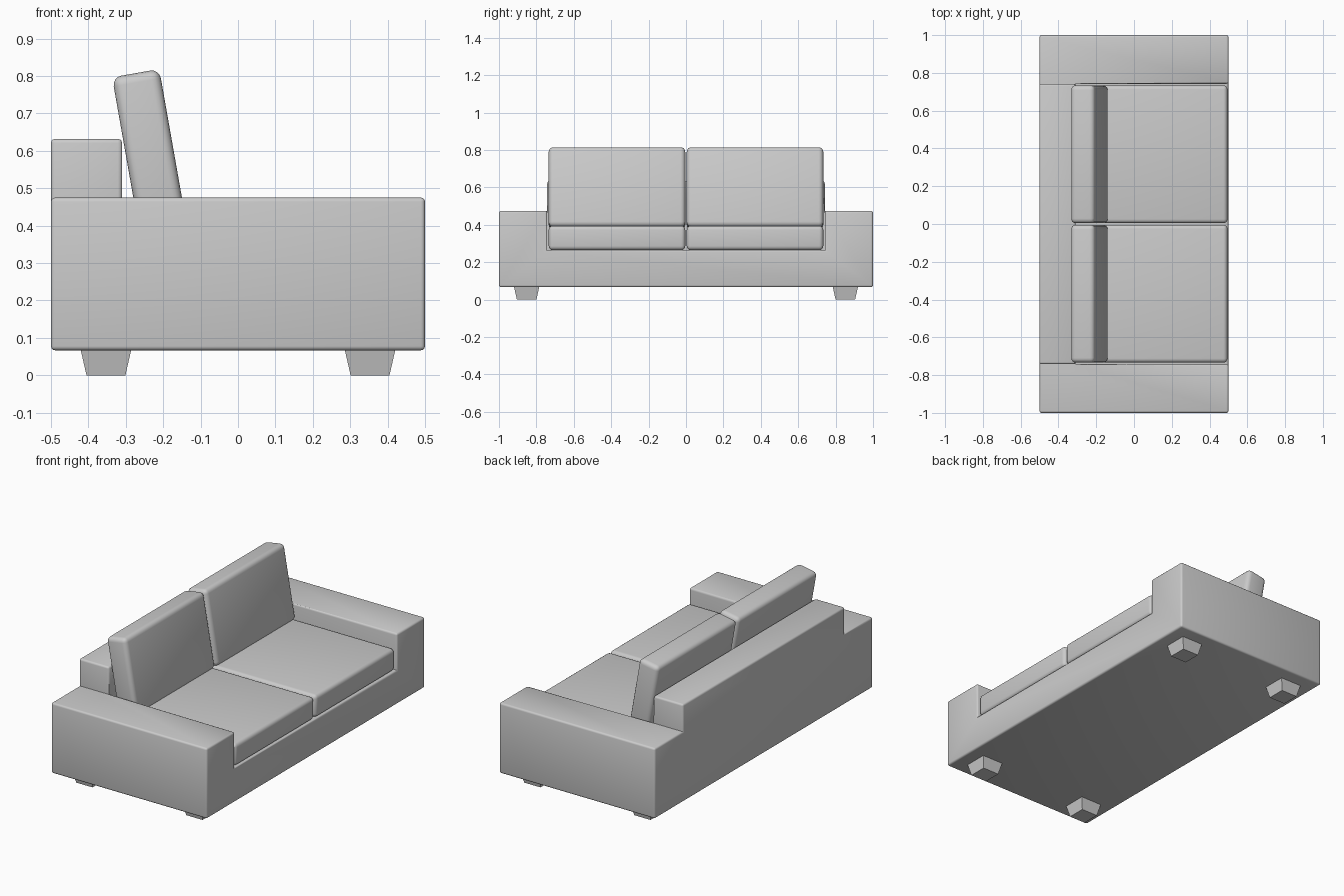
import bpy, bmesh
from math import radians
from mathutils import Vector

if "Cube" in bpy.data.objects:
    bpy.data.objects.remove(bpy.data.objects["Cube"])


def finish(bm, name, smooth=True):
    bmesh.ops.recalc_face_normals(bm, faces=bm.faces)
    me = bpy.data.meshes.new(name)
    bm.to_mesh(me)
    bm.free()
    ob = bpy.data.objects.new(name, me)
    bpy.context.collection.objects.link(ob)
    if smooth:
        bpy.ops.object.select_all(action='DESELECT')
        ob.select_set(True)
        bpy.context.view_layer.objects.active = ob
        bpy.ops.object.shade_smooth_by_angle(angle=radians(35))
    return ob


def cushion(name, center, size, radius, tilt=0):
    bm = bmesh.new()
    bmesh.ops.create_cube(bm, size=1)
    bmesh.ops.scale(bm, vec=size, verts=bm.verts)
    bmesh.ops.bevel(bm, geom=bm.edges[:], offset=radius, segments=4,
                    profile=0.5, affect='EDGES', clamp_overlap=True)
    ob = finish(bm, name)
    ob.location = center
    ob.rotation_euler.y = tilt


def frame():
    # One solid: low seat deck, two arms and a taller back, built from blocks
    xs, ys = [-0.5, -0.31, 0.5], [-1, -0.742, 0.742, 1]
    zs = [0.067, 0.265, 0.475, 0.632]
    grid = (xs, ys, zs)

    def filled(c):
        i, j, k = c
        if not (0 <= i < 2 and 0 <= j < 3 and 0 <= k < 3):
            return False
        layers = 2 if j != 1 else (3 if i == 0 else 1)
        return k < layers

    bm = bmesh.new()
    for c in [(i, j, k) for i in range(2) for j in range(3) for k in range(3)]:
        if not filled(c):
            continue
        for ax in range(3):
            for side in (0, 1):
                n = list(c)
                n[ax] += 2 * side - 1
                if filled(n):
                    continue
                u, v = (ax + 1) % 3, (ax + 2) % 3
                loop = []
                for a, b in ((0, 0), (1, 0), (1, 1), (0, 1)):
                    p = Vector()
                    p[ax] = grid[ax][c[ax] + side]
                    p[u] = grid[u][c[u] + a]
                    p[v] = grid[v][c[v] + b]
                    loop.append(bm.verts.new(p))
                bm.faces.new(loop if side else loop[::-1])
    bmesh.ops.remove_doubles(bm, verts=bm.verts, dist=1e-4)
    bmesh.ops.dissolve_limit(bm, angle_limit=radians(1),
                             verts=bm.verts, edges=bm.edges)
    bm.normal_update()
    # Round only the outward edges
    outer = [e for e in bm.edges if e.calc_face_angle_signed(0) > 0.1]
    bmesh.ops.bevel(bm, geom=outer, offset=0.011, segments=3,
                    profile=0.5, affect='EDGES', clamp_overlap=True)
    finish(bm, "sofa_frame")


def leg(name, x, y):
    bm = bmesh.new()
    r = 2 ** 0.5
    bmesh.ops.create_cone(bm, cap_ends=True, segments=4, radius1=0.052 * r,
                          radius2=0.068 * r, depth=0.07)
    ob = finish(bm, name, smooth=False)
    # Turn the four-sided taper square to the frame
    a = ob.data.vertices[0].co
    if min(abs(a.x), abs(a.y)) < 1e-4:
        ob.rotation_euler.z = radians(45)
    ob.location = (x, y, 0.035)


frame()

# Cushions and legs, mirrored left and right
for s, side in ((-1, "left"), (1, "right")):
    cushion("seat_cushion_" + side, (0.0925, s * 0.369, 0.33),
            (0.805, 0.73, 0.13), 0.022)
    cushion("back_cushion_" + side, (-0.236, s * 0.369, 0.595),
            (0.128, 0.73, 0.432), 0.025, radians(-10))
    leg("front_leg_" + side, 0.353, s * 0.852)
    leg("back_leg_" + side, -0.353, s * 0.852)
